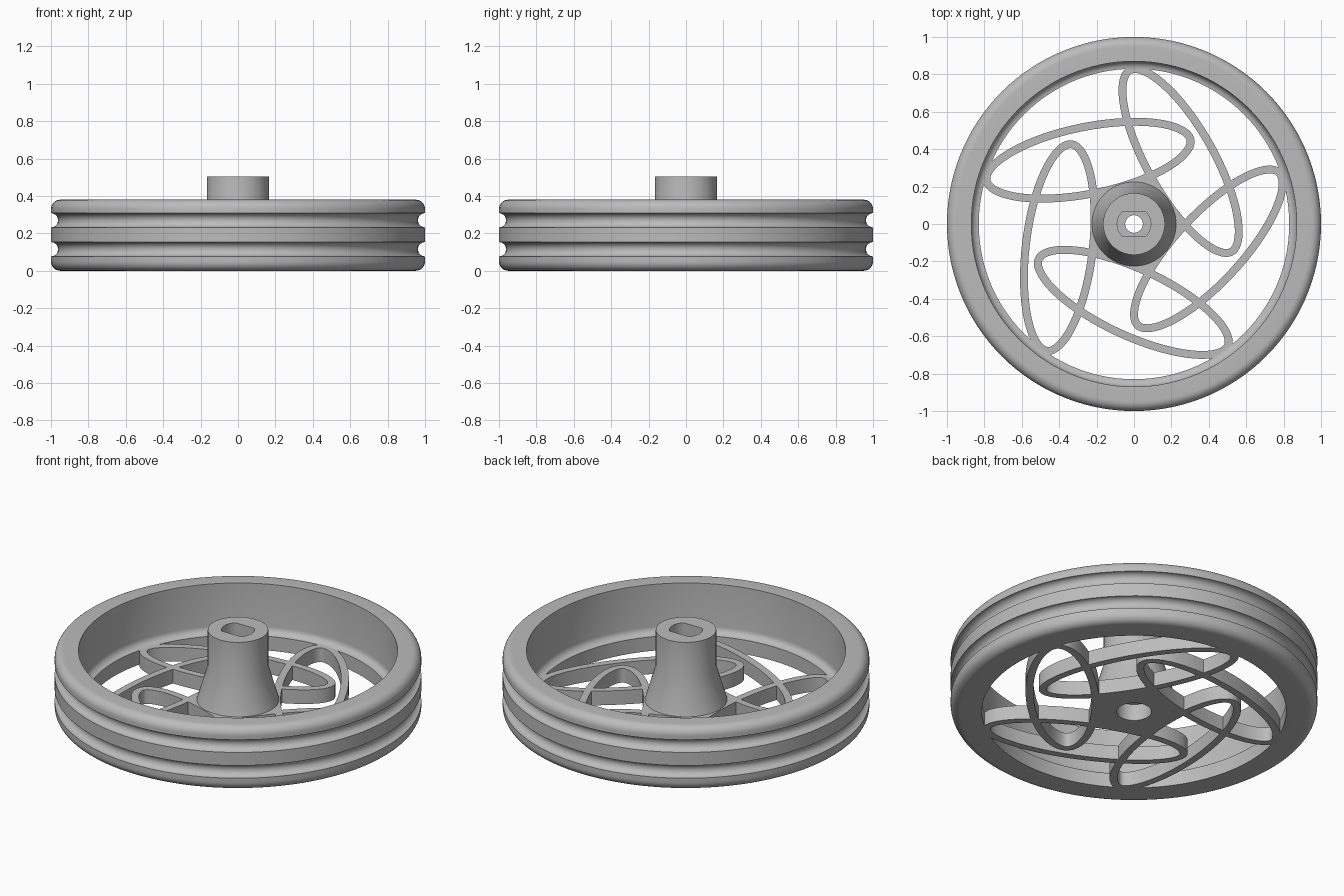
import bpy, bmesh, math
from math import sin, cos, pi, radians

if "Cube" in bpy.data.objects:
    bpy.data.objects.remove(bpy.data.objects["Cube"], do_unlink=True)

SEGMENTS = 120
WEB = 0.085  # thickness of spokes and hub base

grey = bpy.data.materials.new("plain grey")
grey.use_nodes = True
colour = (0.5, 0.5, 0.5, 1)
grey.diffuse_color = colour
grey.node_tree.nodes["Principled BSDF"].inputs["Base Color"].default_value = colour


def ring_solid(name, loops):
    """Skin a closed chain of equally long closed loops into a torus-like solid."""
    bm = bmesh.new()
    rings = [[bm.verts.new(p) for p in loop] for loop in loops]
    n = len(rings[0])
    for i, ring in enumerate(rings):
        nxt = rings[(i + 1) % len(rings)]
        for j in range(n):
            k = (j + 1) % n
            bm.faces.new((ring[j], ring[k], nxt[k], nxt[j]))
    bmesh.ops.recalc_face_normals(bm, faces=bm.faces)
    mesh = bpy.data.meshes.new(name)
    bm.to_mesh(mesh)
    bm.free()
    mesh.materials.append(grey)
    ob = bpy.data.objects.new(name, mesh)
    bpy.context.collection.objects.link(ob)
    bpy.ops.object.select_all(action='DESELECT')
    ob.select_set(True)
    bpy.context.view_layer.objects.active = ob
    bpy.ops.object.shade_smooth_by_angle(angle=radians(30))
    return ob


def lathe(name, profile):
    """Turn (radius, z) points around z; a radius may be a function of angle."""
    loops = []
    for r, z in profile:
        loop = []
        for i in range(SEGMENTS):
            a = 2 * pi * i / SEGMENTS
            rad = r(a) if callable(r) else r
            loop.append((rad * cos(a), rad * sin(a), z))
        loops.append(loop)
    return ring_solid(name, loops)


def arc(r, z, radius, start, end, steps):
    angles = [radians(start + (end - start) * i / steps) for i in range(steps + 1)]
    return [(r + radius * cos(a), z + radius * sin(a)) for a in angles]


# Rim with rounded shoulders, two round grooves and an inner ledge
rim = [(0.83, 0)]
rim += arc(0.95, 0.05, 0.05, -90, 0, 8)
for groove_z in (0.115, 0.27):
    rim += arc(1.0, groove_z, 0.038, 270, 90, 14)
rim += arc(0.95, 0.33, 0.05, 0, 90, 8)
rim += [(0.87, 0.38)]
rim += arc(0.83, WEB + 0.04, 0.04, 0, -90, 6)
lathe("rim", rim)


# Hub with five-sided base, flared foot, flat-sided socket and bottom counterbore
def pentagon(a):
    corner = radians(141)
    step = 2 * pi / 5
    return 0.218 / cos((a - corner) % step - step / 2)


def socket(a):
    return min(0.09, 0.065 / max(abs(sin(a)), 0.01))


lathe("hub", [
    (pentagon, 0), (pentagon, WEB), (0.225, WEB), (0.165, 0.29), (0.165, 0.505),
    (socket, 0.505), (socket, 0.2), (0.047, 0.2), (0.047, 0.1), (0.095, 0.1), (0.095, 0),
])


# Five interlaced oval spokes
def oval(centre_angle, tilt, inset, z):
    a, b = 0.577, 0.2
    cx, cy = 0.419 * cos(centre_angle), 0.419 * sin(centre_angle)
    points = []
    for i in range(SEGMENTS):
        t = 2 * pi * i / SEGMENTS
        nx, ny = b * cos(t), a * sin(t)
        length = math.hypot(nx, ny)
        u = a * cos(t) - inset * nx / length
        v = b * sin(t) - inset * ny / length
        points.append((cx + u * cos(tilt) - v * sin(tilt),
                       cy + u * sin(tilt) + v * cos(tilt), z))
    return points


for k in range(5):
    turn = k * 2 * pi / 5
    place = (radians(125.5) + turn, radians(11.3) + turn)
    ring_solid(f"oval_spoke_{k + 1}", [
        oval(*place, inset, z)
        for inset, z in ((0, 0), (0, WEB), (0.042, WEB), (0.042, 0))
    ])
